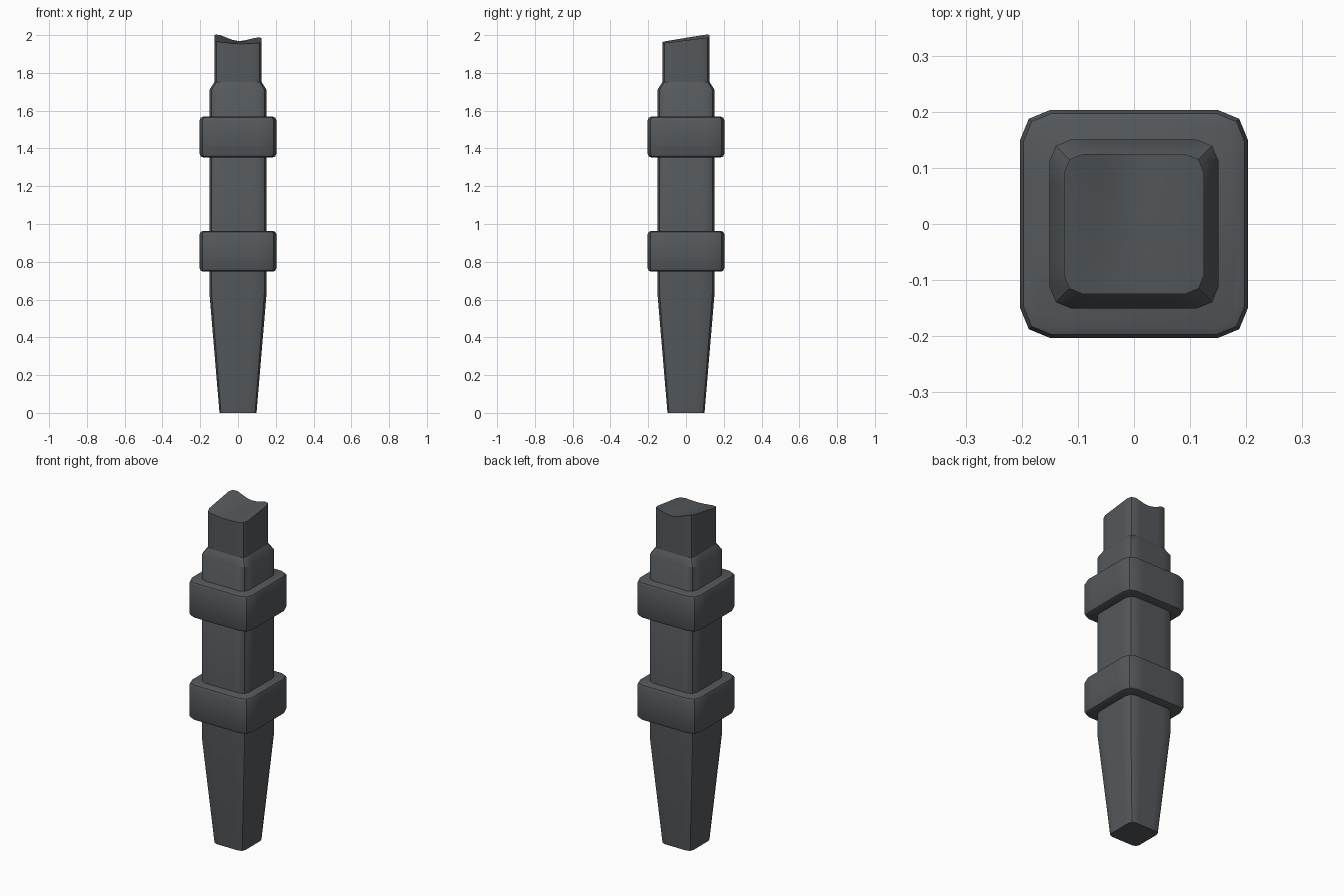
import bpy, bmesh, math

if "Cube" in bpy.data.objects:
    bpy.data.objects.remove(bpy.data.objects["Cube"])

steel = bpy.data.materials.new("dark_grey")
steel.diffuse_color = (0.09, 0.099, 0.107, 1)
steel.use_nodes = True
steel.node_tree.nodes["Principled BSDF"].inputs["Base Color"].default_value = steel.diffuse_color


def outline(half, r, cuts=6):
    """Square with two-segment rounded corners and subdivided sides."""
    pts = []
    for q in range(4):
        c, s = round(math.cos(q * math.pi / 2)), round(math.sin(q * math.pi / 2))
        side = [(half, -(half - r) + 2 * (half - r) * i / cuts) for i in range(cuts + 1)]
        side.append((half - r * 0.293, half - r * 0.293))
        pts += [(c * x - s * y, s * x + c * y) for x, y in side]
    return pts


def loft(name, sections, top=None):
    """Skin a stack of (z, half width, corner radius) sections."""
    bm = bmesh.new()
    rings = []
    for z, half, r in sections:
        rings.append([bm.verts.new((x, y, z)) for x, y in outline(half, r)])
    if top:
        # uneven broken end: the rim and the surface follow a height function
        _, half, r = sections[-1]
        for k in (1, 0.94, 0.8, 0.6, 0.4, 0.2):
            rings.append([bm.verts.new((x * k, y * k, top(x * k, y * k)))
                          for x, y in outline(half, r)])
    n = len(rings[0])
    for a, b in zip(rings, rings[1:]):
        for i in range(n):
            j = (i + 1) % n
            bm.faces.new((a[i], a[j], b[j], b[i]))
    bm.faces.new(rings[0][::-1])
    if top:
        centre = bm.verts.new((0, 0, top(0, 0)))
        for i in range(n):
            bm.faces.new((rings[-1][i], rings[-1][(i + 1) % n], centre))
    else:
        bm.faces.new(rings[-1])
    bmesh.ops.recalc_face_normals(bm, faces=bm.faces)
    me = bpy.data.meshes.new(name)
    bm.to_mesh(me)
    bm.free()
    me.materials.append(steel)
    ob = bpy.data.objects.new(name, me)
    bpy.context.collection.objects.link(ob)
    bpy.ops.object.select_all(action='DESELECT')
    ob.select_set(True)
    bpy.context.view_layer.objects.active = ob
    bpy.ops.object.shade_smooth_by_angle(angle=math.radians(35))
    return ob


def broken_top(x, y):
    """Four corner heights blended, with a dip along the middle."""
    u, v = x / 0.25 + 0.5, y / 0.25 + 0.5
    front = 1.965 * (1 - u) + 1.957 * u
    back = 2.006 * (1 - u) + 1.988 * u
    dip = 0.007 + 0.021 * v
    return front * (1 - v) + back * v - dip * math.sin(math.pi * u) ** 2


# Tapered shaft with a chamfered shoulder below the narrower stem
loft("shaft", [(0, 0.098, 0.026), (0.63, 0.151, 0.04), (1.71, 0.151, 0.04),
               (1.752, 0.125, 0.034)])
loft("broken_stem", [(1.74, 0.125, 0.034)], broken_top)

# Two square collars with bevelled rims
for name, z in (("lower_collar", 0.748), ("upper_collar", 1.353)):
    loft(name, [(z, 0.185, 0.045), (z + 0.005, 0.197, 0.05), (z + 0.018, 0.203, 0.053),
                (z + 0.197, 0.203, 0.053), (z + 0.210, 0.197, 0.05), (z + 0.215, 0.185, 0.045)])
